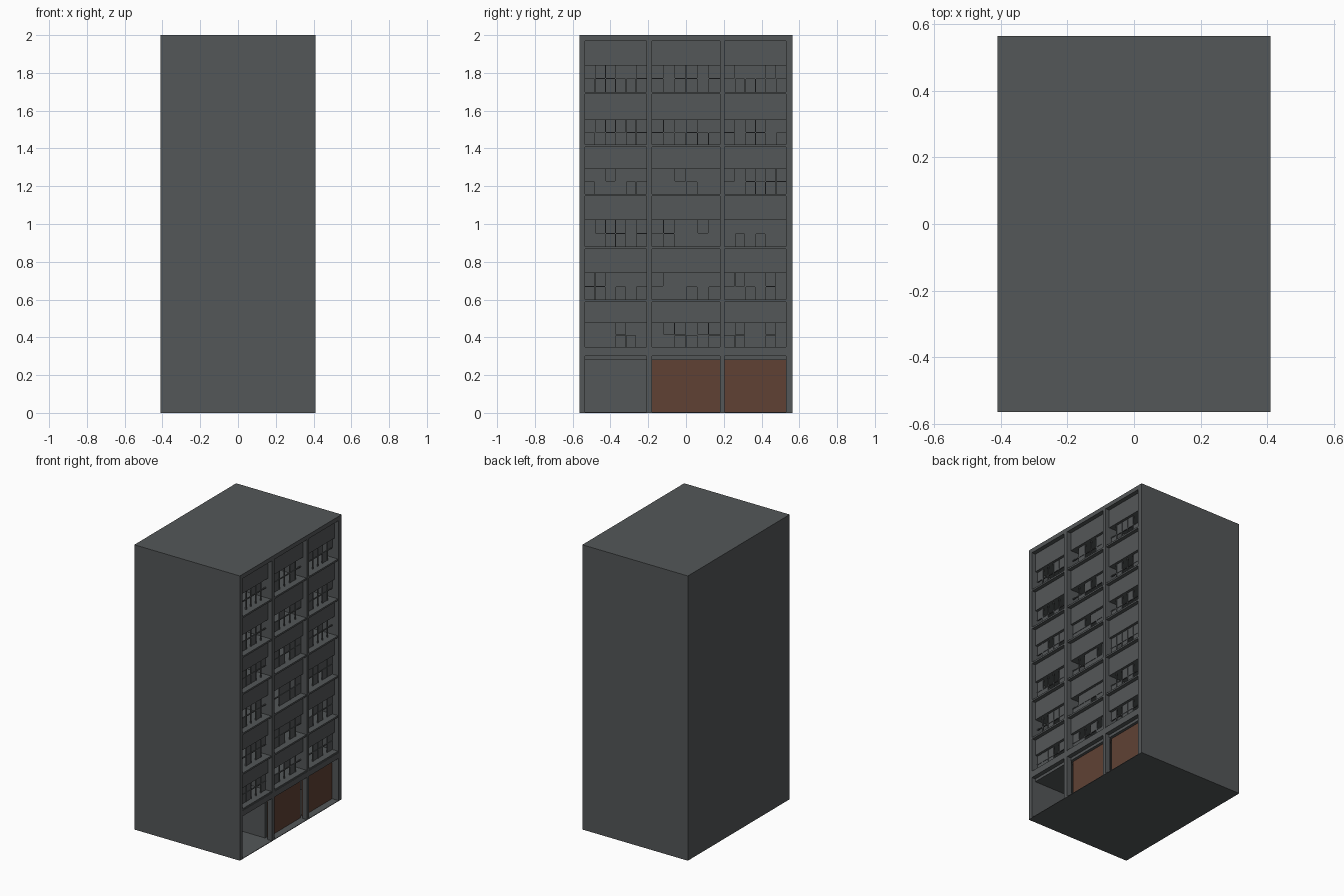
import bpy, random

if "Cube" in bpy.data.objects:
    bpy.data.objects.remove(bpy.data.objects["Cube"])
random.seed(4)

def material(name, rgb):
    m = bpy.data.materials.new(name)
    m.diffuse_color = (*rgb, 1)
    m.use_nodes = True
    m.node_tree.nodes["Principled BSDF"].inputs["Base Color"].default_value = m.diffuse_color
    return m

GREY = material("concrete grey", (0.088, 0.095, 0.098))
BROWN = material("rust brown", (0.115, 0.053, 0.034))

X, Y, H = 0.41, 0.565, 2.0          # half depth, half width, height
ROOM = X - 0.33                     # back of the rooms
BAYS = [(-0.535, -0.21), (-0.18, 0.18), (0.205, 0.53)]
# window sill and head heights per storey
STOREYS = [(0.35, 0.475), (0.60, 0.74), (0.88, 1.02),
           (1.16, 1.29), (1.42, 1.55), (1.70, 1.84)]

def boxes(name, spans, mat=GREY):
    """One object made of boxes given as (x0, x1, y0, y1, z0, z1)."""
    verts, faces = [], []
    for x0, x1, y0, y1, z0, z1 in spans:
        n = len(verts)
        verts += [(x, y, z) for x in (x0, x1) for y in (y0, y1) for z in (z0, z1)]
        faces += [[n + i for i in f] for f in ((0, 1, 3, 2), (4, 6, 7, 5), (0, 4, 5, 1),
                                               (2, 3, 7, 6), (0, 2, 6, 4), (1, 5, 7, 3))]
    me = bpy.data.meshes.new(name)
    me.from_pydata(verts, [], faces)
    me.materials.append(mat)
    ob = bpy.data.objects.new(name, me)
    bpy.context.collection.objects.link(ob)
    return ob

# Main block behind the rooms, side walls, roof and ground slab
boxes("main_block", [(-X, ROOM, -Y, Y, 0, H)])
boxes("side_walls", [(ROOM, X, -Y, -0.535, 0, H), (ROOM, X, 0.53, Y, 0, H)])
boxes("roof_slab", [(ROOM, X, -0.535, 0.53, 1.97, H)])
boxes("ground_slab", [(ROOM, X, -0.535, 0.53, 0, 0.004)])

# Facade columns and the beam above the ground floor
boxes("columns", [(X - 0.035, X, -0.21, -0.18, 0, 1.97),
                  (X - 0.035, X, 0.18, 0.205, 0, 1.97)])
boxes("ground_beam", [(ROOM, X, -0.535, 0.53, 0.30, 0.34)])
boxes("ground_lintel", [(ROOM, X - 0.03, -0.535, 0.53, 0.28, 0.30)])

# Recessed solid bands between the window rows
heads = [h for s, h in STOREYS]
sills = [s for s, h in STOREYS[1:]] + [1.97]
boxes("spandrels", [(ROOM, X - 0.03, -0.535, 0.53, h, s) for h, s in zip(heads, sills)]
      + [(ROOM, X - 0.03, -0.535, 0.53, 0.34, 0.35)])
# Partition walls between the rooms
boxes("partitions", [(ROOM, X - 0.035, -0.21, -0.18, 0.34, 1.97),
                     (ROOM, X - 0.035, 0.18, 0.205, 0.34, 1.97),
                     (ROOM, X - 0.06, -0.20, -0.18, 0, 0.28)])

# Sill ledges, window frames and the surviving panes
ledges, frames, panes = [], [], []
FX = X - 0.045
for level, (s, h) in enumerate(STOREYS):
    for y0, y1 in BAYS:
        ledges.append((X - 0.035, X - 0.004, y0, y1, s - 0.012, s))
        n, mid, t = 6, s + 0.5 * (h - s), 0.003
        step = (y1 - y0) / n
        frames.append((FX - 0.008, FX, y0, y1, mid - t, mid + t))
        for i in range(n):
            ya, yb = y0 + i * step, y0 + (i + 1) * step
            if i:
                frames.append((FX - 0.008, FX, ya - t, ya + t, s, h))
            for za, zb in ((s, mid), (mid, h)):
                if random.random() < (0.55 if level < 4 else 0.4):
                    panes.append((FX - 0.006, FX - 0.003, ya, yb, za, zb))
boxes("sill_ledges", ledges)
boxes("window_frames", frames)
boxes("window_panes", panes)

# Roller shutters closing two ground floor bays
boxes("roller_shutters", [(X - 0.06, X - 0.05, y0, y1, 0.004, 0.28)
                          for y0, y1 in BAYS[1:]], BROWN)
